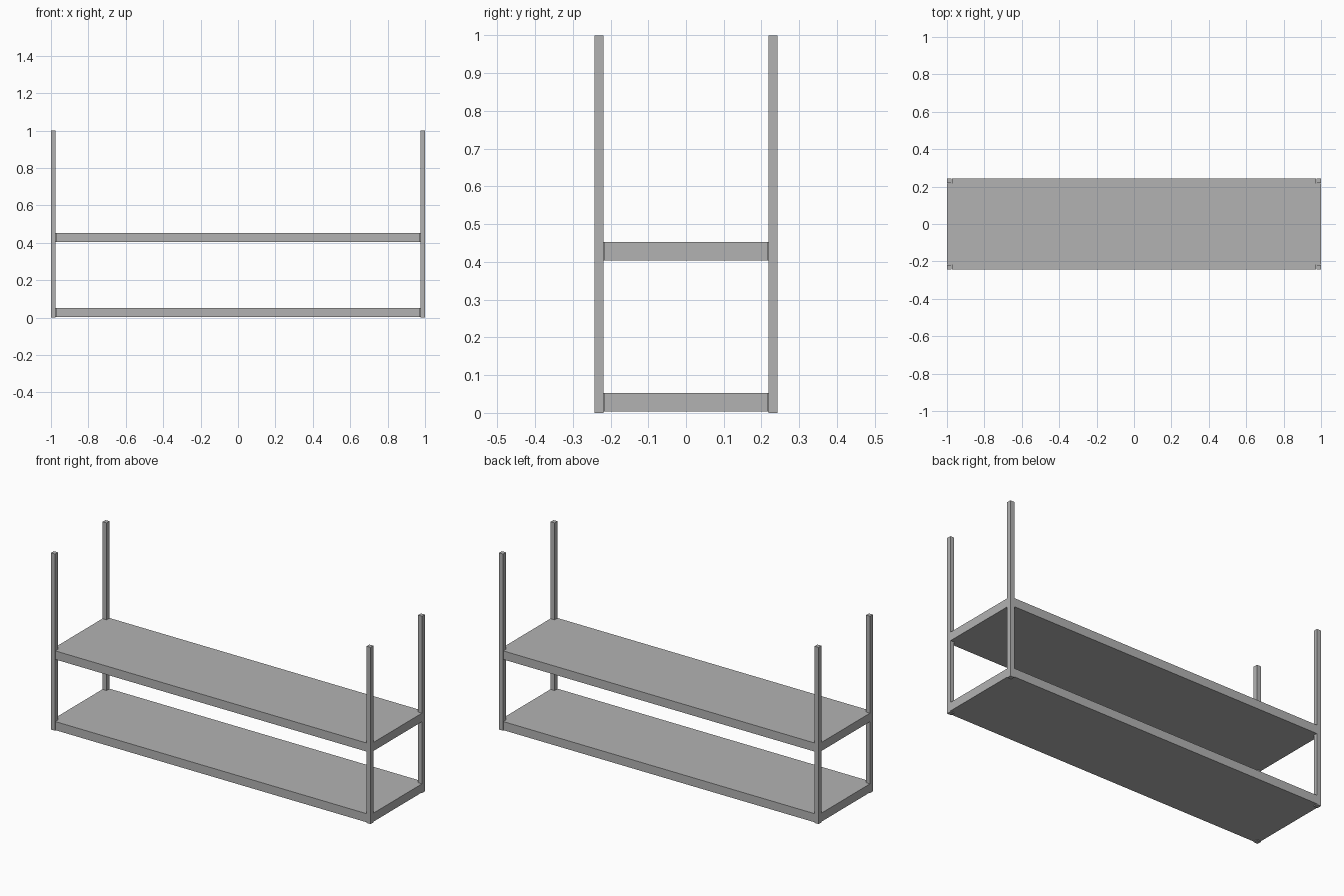
import bpy
import bmesh

if "Cube" in bpy.data.objects:
    bpy.data.objects.remove(bpy.data.objects["Cube"], do_unlink=True)

HALF_X, HALF_Y, HEIGHT = 1.0, 0.243, 1.0
POST = 0.025
NOTCH = 0.0265      # corner cut-out that clears each post
THICK = 0.0485

# Single grey finish
grey = bpy.data.materials.new("grey")
grey.use_nodes = True
colour = (0.45, 0.45, 0.45, 1)
grey.diffuse_color = colour
grey.node_tree.nodes["Principled BSDF"].inputs["Base Color"].default_value = colour


def prism(name, outline, bottom, height):
    """Extrude a flat outline straight up into a solid part."""
    bm = bmesh.new()
    face = bm.faces.new([bm.verts.new((x, y, bottom)) for x, y in outline])
    result = bmesh.ops.extrude_face_region(bm, geom=[face])
    top = [v for v in result["geom"] if isinstance(v, bmesh.types.BMVert)]
    bmesh.ops.translate(bm, verts=top, vec=(0, 0, height))
    bmesh.ops.recalc_face_normals(bm, faces=bm.faces)
    mesh = bpy.data.meshes.new(name)
    bm.to_mesh(mesh)
    bm.free()
    mesh.materials.append(grey)
    obj = bpy.data.objects.new(name, mesh)
    bpy.context.collection.objects.link(obj)
    return obj


# Corner posts
for side, sx in (("left", 1), ("right", -1)):
    for end, sy in (("front", -1), ("back", 1)):
        x0, x1 = sx * (HALF_X - POST), sx * HALF_X
        y0, y1 = sy * (HALF_Y - POST), sy * HALF_Y
        prism(f"{end}_{side}_post", [(x0, y0), (x1, y0), (x1, y1), (x0, y1)], 0, HEIGHT)

# Shelves with a notch around each post
ix, iy = HALF_X - NOTCH, HALF_Y - NOTCH
outline = []
for sx, sy in ((1, 1), (-1, 1), (-1, -1), (1, -1)):
    corner = [(sx * HALF_X, sy * iy), (sx * ix, sy * iy), (sx * ix, sy * HALF_Y)]
    outline += corner if sx * sy > 0 else corner[::-1]

for name, bottom in (("lower_shelf", 0.004), ("upper_shelf", 0.404)):
    prism(name, outline, bottom, THICK)
